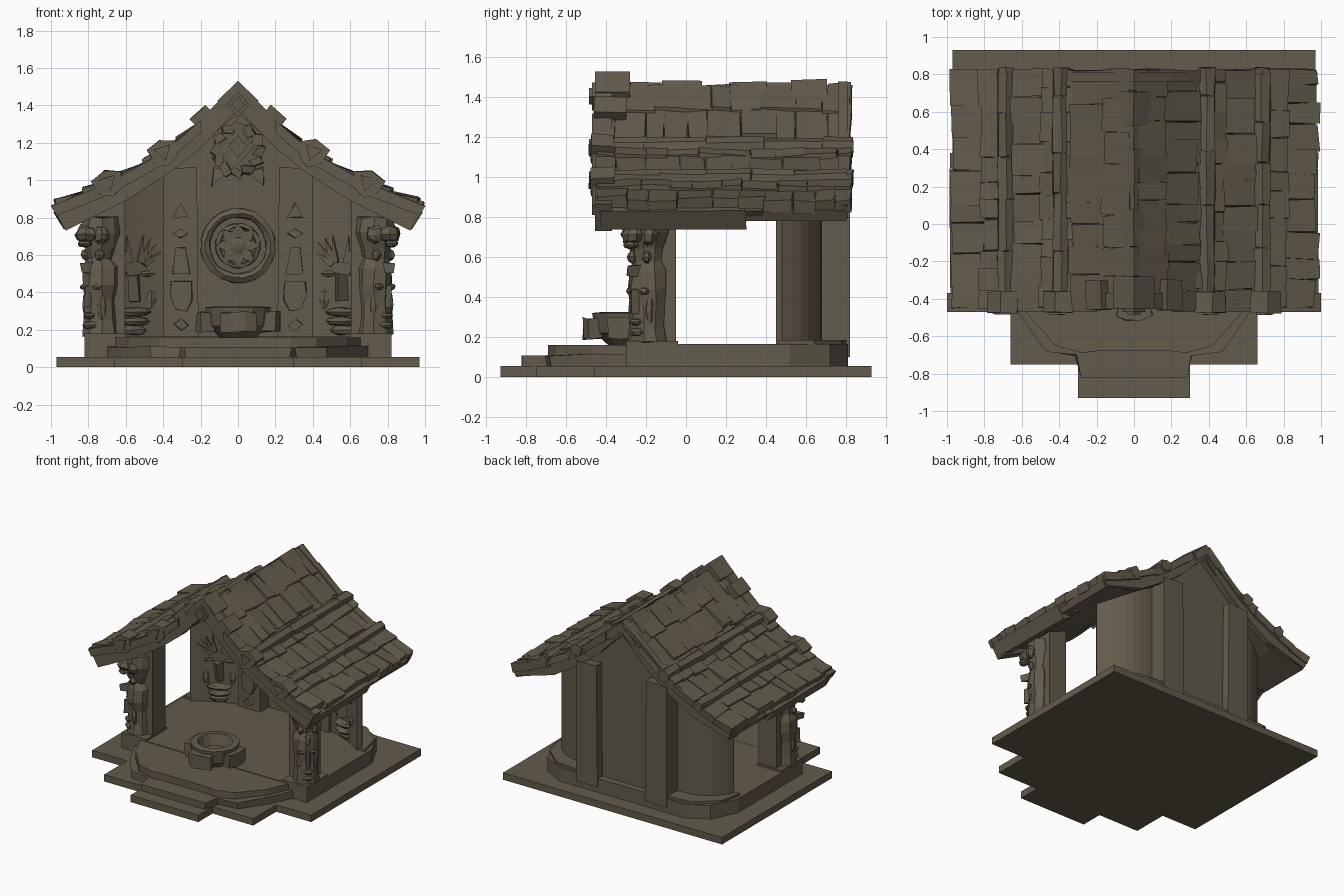
import bpy, bmesh, math, random
from mathutils import Matrix, Vector

if "Cube" in bpy.data.objects:
    bpy.data.objects.remove(bpy.data.objects["Cube"])

random.seed(4)
I = Matrix.Identity(4)
parts = {}
R = random.uniform


def add(name, verts, faces, M=I, jit=0):
    if name not in parts:
        parts[name] = bmesh.new()
    bm = parts[name]
    vs = [bm.verts.new(M @ (Vector(v) + Vector((R(-jit, jit), R(-jit, jit), R(-jit, jit))))) for v in verts]
    for f in faces:
        bm.faces.new([vs[i] for i in f])


def prism(name, pts, lo, hi, axis='z', M=I, jit=0):
    n = len(pts)
    put = (lambda p, t: (p[0], p[1], t)) if axis == 'z' else (lambda p, t: (p[0], t, p[1]))
    verts = [put(p, lo) for p in pts] + [put(p, hi) for p in pts]
    faces = [tuple(range(n)), tuple(range(2 * n - 1, n - 1, -1))]
    faces += [(i, (i + 1) % n, n + (i + 1) % n, n + i) for i in range(n)]
    add(name, verts, faces, M, jit)


def box(name, x0, x1, y0, y1, z0, z1, M=I, jit=0):
    prism(name, [(x0, y0), (x1, y0), (x1, y1), (x0, y1)], z0, z1, 'z', M, jit)


def lathe(name, prof, n=8, M=I, jit=0):
    verts = [(r * math.cos(2 * math.pi * (i + .5) / n), r * math.sin(2 * math.pi * (i + .5) / n), z)
             for r, z in prof for i in range(n)]
    faces = [tuple(range(n)), tuple(range(len(verts) - n, len(verts)))]
    for k in range(len(prof) - 1):
        faces += [(k * n + i, k * n + (i + 1) % n, (k + 1) * n + (i + 1) % n, (k + 1) * n + i) for i in range(n)]
    add(name, verts, faces, M, jit)


def blob(name, loc, size, M=I, jit=0):
    prof = [(math.sin(a), -math.cos(a)) for a in (.25, .85, 1.57, 2.29, 2.89)]
    lathe(name, prof, 7, M @ Matrix.Translation(loc) @ Matrix.Diagonal((*size, 1)), jit)


def frame(s, loc, deg):
    """Local frame whose -y side faces out; s = -1 mirrors it to the left."""
    return Matrix.Diagonal((s, 1, 1, 1)) @ Matrix.Translation(loc) @ Matrix.Rotation(math.radians(deg), 4, 'Z')


TOP = [(0, 1.47), (.18, 1.31), (.38, 1.15), (.68, .985), (1, .86)]


def top(x):
    for (a, za), (b, zb) in zip(TOP, TOP[1:]):
        if x <= b:
            return za + (zb - za) * (x - a) / (b - a)
    return .86


def both(half):
    return half + [(-x, y) for x, y in reversed(half)]


# base slab, steps and floor
prism('base_slab', both([(.3, -.93), (.3, -.75), (.66, -.75), (.66, -.46), (.97, -.46), (.97, .93)]), 0, .055)
prism('lower_step', both([(.28, -.82), (.31, -.7), (.47, -.68), (.62, -.47), (.7, -.3)]), .05, .11, jit=.006)
prism('upper_step', both([(.2, -.68), (.28, -.69), (.42, -.65), (.58, -.47), (.7, -.2)]), .1, .16)
prism('floor', both([(.5, -.3), (.82, -.3), (.82, .52), (.72, .72), (.55, .81)]), .05, .165)

# fire bowl with side blocks
B = Matrix.Translation((0, -.29, 0))
lathe('bowl', [(.1, .16), (.165, .22), (.18, .32), (.13, .325), (.105, .24)], 14, B)
for a in (0, 90, -90):
    M = B @ Matrix.Rotation(math.radians(a), 4, 'Z')
    prism('bowl_blocks', [(-.08, -.13), (.08, -.13), (.1, -.2), (.04, -.225), (-.04, -.225), (-.1, -.2)],
          .19, .295, 'z', M, .006)

# central back wall
gable = [(x, top(x) - .07) for x in (.4, .3, .18)]
prism('back_wall', [(.4, .1)] + gable + [(0, 1.4)] + [(-x, z) for x, z in reversed(gable)] + [(-.4, .1)], .69, .755, 'y')

# round medallion
W = Matrix.Translation((0, .69, .65)) @ Matrix.Rotation(math.pi / 2, 4, 'X')
lathe('medallion', [(.2, -.01), (.2, .03), (.175, .045), (.155, .03), (.15, .012)], 20, W, .004)
lathe('medallion', [(.125, -.01), (.12, .035), (.1, .04), (.095, .02)], 16, W, .004)
lathe('medallion', [(.05, -.01), (.045, .05), (.02, .06)], 8, W)
for i in range(8):
    M = W @ Matrix.Rotation(i * math.pi / 4, 4, 'Z')
    prism('medallion_petals', [(.04, -.02), (.075, -.03), (.115, 0), (.075, .03), (.04, .02)], 0, .045, 'z', M, .004)

# crest of leaves above the medallion, and the diamond under the ridge
C = Matrix.Translation((0, .69, 1.16)) @ Matrix.Rotation(math.pi / 2, 4, 'X')
lathe('crest_leaves', [(.14, -.01), (.13, .025), (.1, .03)], 10, C, .008)
for i in range(12):
    M = C @ Matrix.Rotation(i * math.pi / 6, 4, 'Z')
    prism('crest_leaves', [(.08, -.02), (.12, -.04), (.15, .01), (.12, .03)], 0, .045, 'z', M, .01)
for t in (-1, 1):
    prism('crest_leaves', [(t * .05, 1.05), (t * .13, 1.07), (t * .14, .97), (t * .1, 1.0)], .66, .7, 'y', I, .006)
for name, y, z, r in (('crest_diamond', .67, 1.18, .1), ('gable_diamond', -.45, 1.405, .07)):
    for k, t in ((1, .02), (.6, .035)):
        prism(name, [(0, z - r * k), (r * k * .85, z), (0, z + r * k), (-r * k * .85, z)], y - t, y + .04, 'y')

for s in (1, -1):
    S = Matrix.Diagonal((s, 1, 1, 1))
    # pilasters with carved shapes
    prism('pilasters', [(.21, .1), (.4, .1), (.4, 1.06), (.22, 1.07)], .58, .82, 'y', S)
    c = .305
    for pts in ([(-.04, .8), (.04, .8), (0, .88)], [(-.04, .715), (0, .69), (.04, .715), (0, .74)],
                [(-.05, .5), (.045, .5), (.03, .64), (-.025, .64)],
                [(-.03, .3), (.03, .31), (.06, .38), (.055, .46), (-.055, .46), (-.06, .36)],
                [(-.04, .22), (0, .195), (.04, .23), (0, .26)]):
        prism('pilaster_carvings', [(c + x, z) for x, z in pts], .55, .59, 'y', S, .004)

    # gently bowed corner walls
    verts, faces, n = [], [], 8
    for i in range(n + 1):
        f = i / n
        bow = 4 * f * (1 - f)
        for x, y in ((.39 + .37 * f + .04 * bow, .68 - .2 * f + .06 * bow), (.39 + .35 * f, .61 - .16 * f + .02 * bow)):
            verts += [(x, y, .1), (x, y, top(x) - .07)]
    for i in range(n):
        k = 4 * i
        faces += [(k + a, k + b, k + 4 + b, k + 4 + a) for a, b in ((0, 1), (1, 3), (3, 2), (2, 0))]
    add('corner_walls', verts, faces + [(0, 1, 3, 2), (4 * n, 4 * n + 1, 4 * n + 3, 4 * n + 2)], S)
    prism('corner_wall_base', [(.4, .8), (.6, .78), (.76, .64), (.8, .46), (.73, .46), (.66, .56), (.4, .66)],
          .1, .185, 'z', S)

    # giant mask on the corner wall
    F = frame(s, (.555, .555, 0), -24)
    blob('wall_masks', (0, -.01, .295), (.095, .05, .025), F, .08)
    blob('wall_masks', (0, -.01, .245), (.085, .05, .025), F, .08)
    prism('wall_masks', [(-.05, .02), (0, -.06), (.05, .02)], .35, .5, 'z', F, .012)
    blob('wall_masks', (0, .01, .2), (.08, .04, .03), F, .1)
    for t in (-1, 1):
        blob('wall_masks', (t * .08, .01, .5), (.05, .03, .02), F, .1)
        blob('wall_masks', (t * .1, .01, .36), (.035, .03, .06), F, .1)
        for j in range(4):
            G = F @ Matrix.Translation((t * .03, 0, .53)) @ Matrix.Rotation(t * (.1 + .28 * j), 4, 'Y')
            prism('wall_masks', [(-.02, .03), (.02, .03), (0, .17)], -.015, .03, 'y', G, .005)

    # front posts and pedestals
    box('post_pedestals', .6, .82, -.3, -.04, .16, .18, S)
    box('front_posts', .605, .765, -.22, -.05, .17, .9, S)
    # carved totem on the outer front corner of each post
    T = frame(s, (.735, -.19, 0), 45) @ Matrix.Diagonal((.86, .86, 1, 1))
    lathe('totems', [(.115, .17), (.105, .25), (.1, .36), (.115, .44), (.11, .53), (.085, .58), (.1, .64), (.13, .72), (.12, .8)],
          9, T, .008)
    blob('totem_faces', (0, -.1, .275), (.045, .03, .018), T, .08)
    blob('totem_faces', (0, -.095, .225), (.06, .03, .022), T, .08)
    prism('totem_faces', [(-.03, -.08), (0, -.135), (.03, -.08)], .32, .44, 'z', T, .008)
    prism('totem_faces', [(-.03, -.07), (0, -.17), (.03, -.07)], .5, .56, 'z', T, .008)
    blob('totem_faces', (0, -.12, .71), (.07, .07, .045), T, .1)
    blob('totem_faces', (0, -.14, .66), (.05, .045, .02), T, .1)
    for t in (-1, 1):
        blob('totem_faces', (t * .05, -.085, .43), (.04, .025, .018), T, .1)
        blob('totem_faces', (t * .08, -.07, .71), (.05, .05, .05), T, .15)
        blob('totem_faces', (t * .06, -.07, .6), (.03, .03, .03), T, .12)
        blob('totem_faces', (t * .065, -.055, .33), (.03, .03, .08), T, .12)

    # roof boards, gable boards and eave beam
    deck = [(x, z - .03) for x, z in TOP[:-1]] + [(.97, .83), (.94, .78)]
    deck += [(x, z - .11) for x, z in reversed(TOP[:-1])]
    prism('roof_deck', deck, -.42, .8, 'y', S)
    barge = [(0, 1.53), (.2, 1.325), (.38, 1.165), (.68, .995), (1, .865), (.92, .73), (.6, .89), (.35, 1.05), (.2, 1.17), (0, 1.38)]
    prism('front_gable_boards', barge, -.455, -.37, 'y', S)
    trim = [(x, z - .005) for x, z in barge[1:5]] + [(.97, .81)] + [(x, z - .07) for x, z in reversed(barge[1:4])]
    prism('gable_trim', trim, -.47, -.44, 'y', S)
    prism('back_gable_boards', [(0, 1.48)] + barge[1:4] + [(.98, .86), (.94, .79)] + barge[6:], .76, .81, 'y', S)
    eave = [(.93, .735), (.985, .83), (.9, .87), (.85, .78)]
    prism('eave_beams', eave, -.43, .3, 'y', S, .004)
    prism('eave_beams', [(x, max(z, .785)) for x, z in eave], .3, .38, 'y', S, .002)

    # overlapping roof tiles
    for xa, xb in ((.02, .18), (.13, .35), (.33, .5), (.47, .66), (.63, .83), (.8, .985)):
        y = -.45
        while y < .8:
            y1 = min(y + R(.09, .19), .825)
            if y1 > .76:
                y1 = .825
            e, lift = xb + R(-.02, .008), R(.01, .035)
            prism('roof_tiles', [(xa, top(xa) - .05), (xa, top(xa) + .005), (e, top(e) + lift), (e - .02, top(e) - .04)],
                  y, y1, 'y', S, .008)
            y = y1

    # roof logs with carved ends
    for x, r in ((.39, .048), (.685, .048)):
        z = top(x) + .008
        y = -.43
        while y < .82:
            y1 = min(y + R(.2, .32), .835)
            ring = [(x + r * math.cos(k * 1.047 - .5), z + r * math.sin(k * 1.047 - .5)) for k in range(6)]
            prism('roof_logs', ring, y, y1, 'y', S, .007)
            y = y1
        K = S @ Matrix.Translation((x + .01, 0, z)) @ Matrix.Rotation(.3, 4, 'Y')
        prism('log_ends', [(-.085, .03), (.0, .065), (.085, .03), (.06, -.05), (0, -.085), (-.06, -.05)], -.475, -.36, 'y', K, .005)
        prism('log_ends', [(-.045, .025), (.045, .025), (0, -.05)], -.485, -.46, 'y', K, .003)
    K = S @ Matrix.Translation((.19, 0, 1.335)) @ Matrix.Rotation(.75, 4, 'Y')
    box('log_ends', -.055, .055, -.46, -.3, -.04, .04, K, .004)

# ridge caps
y = -.45
for w in (.17, .16, .2, .14, .18, .13, .18, .12):
    h = 1.53 if y < -.4 else R(1.46, 1.49)
    d = R(.1, .15)
    prism('ridge_caps', [(0, h), (d, h - d * .95), (d - .03, h - d * .95 - .04), (0, h - .08), (.03 - d, h - d * .95 - .04), (-d, h - d * .95)],
          y, min(y + w, .84), 'y', I, 0 if h > 1.5 else .006)
    y += w

# one weathered wood-and-stone colour
mat = bpy.data.materials.new('weathered_brown')
mat.diffuse_color = (.125, .104, .072, 1)
mat.use_nodes = True
mat.node_tree.nodes["Principled BSDF"].inputs["Base Color"].default_value = mat.diffuse_color
for name, bm in parts.items():
    bmesh.ops.recalc_face_normals(bm, faces=bm.faces)
    me = bpy.data.meshes.new(name)
    bm.to_mesh(me)
    bm.free()
    me.materials.append(mat)
    bpy.context.collection.objects.link(bpy.data.objects.new(name, me))
